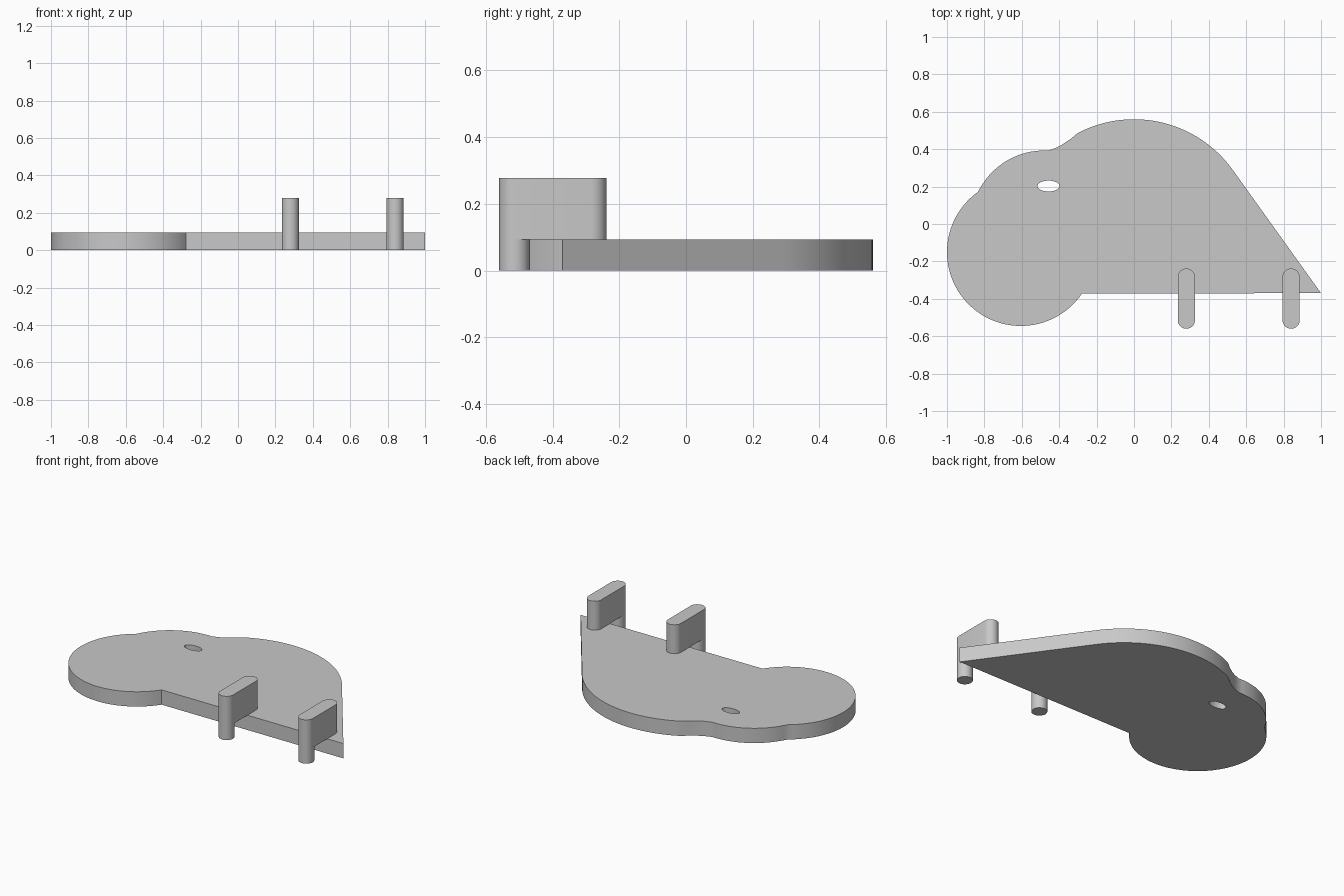
import bpy, bmesh
from math import cos, sin, radians

if "Cube" in bpy.data.objects:
    bpy.data.objects.remove(bpy.data.objects["Cube"], do_unlink=True)

# Single plain grey
grey = bpy.data.materials.new("plain grey")
grey.use_nodes = True
colour = (0.58, 0.58, 0.58, 1)
grey.diffuse_color = colour
grey.node_tree.nodes["Principled BSDF"].inputs["Base Color"].default_value = colour


def arc(cx, cy, rx, ry, start, end, steps):
    """Points along an elliptical arc, angles in degrees."""
    angles = [radians(start + (end - start) * i / steps) for i in range(steps + 1)]
    return [(cx + rx * cos(a), cy + ry * sin(a)) for a in angles]


def prism(name, loops, bottom, top):
    """Extrude an outline, with optional holes, between two heights."""
    bm = bmesh.new()
    if len(loops) == 1:
        bm.faces.new([bm.verts.new((x, y, bottom)) for x, y in loops[0]])
    else:
        edges = []
        for loop in loops:
            verts = [bm.verts.new((x, y, bottom)) for x, y in loop]
            edges += [bm.edges.new((v, verts[i - 1])) for i, v in enumerate(verts)]
        bmesh.ops.triangle_fill(bm, use_beauty=True, edges=edges, normal=(0, 0, 1))
    result = bmesh.ops.extrude_face_region(bm, geom=bm.faces[:], use_keep_orig=True)
    for item in result["geom"]:
        if isinstance(item, bmesh.types.BMVert):
            item.co.z = top
    bmesh.ops.recalc_face_normals(bm, faces=bm.faces[:])
    mesh = bpy.data.meshes.new(name)
    bm.to_mesh(mesh)
    bm.free()
    mesh.materials.append(grey)
    obj = bpy.data.objects.new(name, mesh)
    bpy.context.collection.objects.link(obj)
    bpy.ops.object.select_all(action="DESELECT")
    obj.select_set(True)
    bpy.context.view_layer.objects.active = obj
    bpy.ops.object.shade_smooth_by_angle(angle=radians(25))
    return obj


plate_top = 0.094
post_top = 0.278

# Plate outline: snout, head, neck dip, round back, pointed tail
outline = arc(-0.605, -0.15, 0.395, 0.395, -34, -234.3, 56)
outline += arc(-0.48, 0, 0.393, 0.393, 154, 87, 20)[1:]
outline += [(-0.415, 0.408), (-0.38, 0.427), (-0.34, 0.454)]
outline += arc(0, -0.09, 0.65, 0.65, 117.5, 35.6, 32)
outline += [(1, -0.37)]
eye_hole = arc(-0.457, 0.203, 0.059, 0.029, 0, 360, 32)[:-1]
prism("plate", [outline, eye_hole], 0, plate_top)

# Two posts: a round foot in front of the plate and a rounded slab above it
radius, front, back = 0.046, -0.514, -0.284
for side, x in (("inner", 0.28), ("outer", 0.84)):
    foot = arc(x, front, radius, radius, 0, 360, 32)[:-1]
    prism(side + "_foot", [foot], 0, plate_top)
    slab = arc(x, back, radius, radius, 0, 180, 16)
    slab += arc(x, front, radius, radius, 180, 360, 16)
    prism(side + "_slab", [slab], plate_top, post_top)
